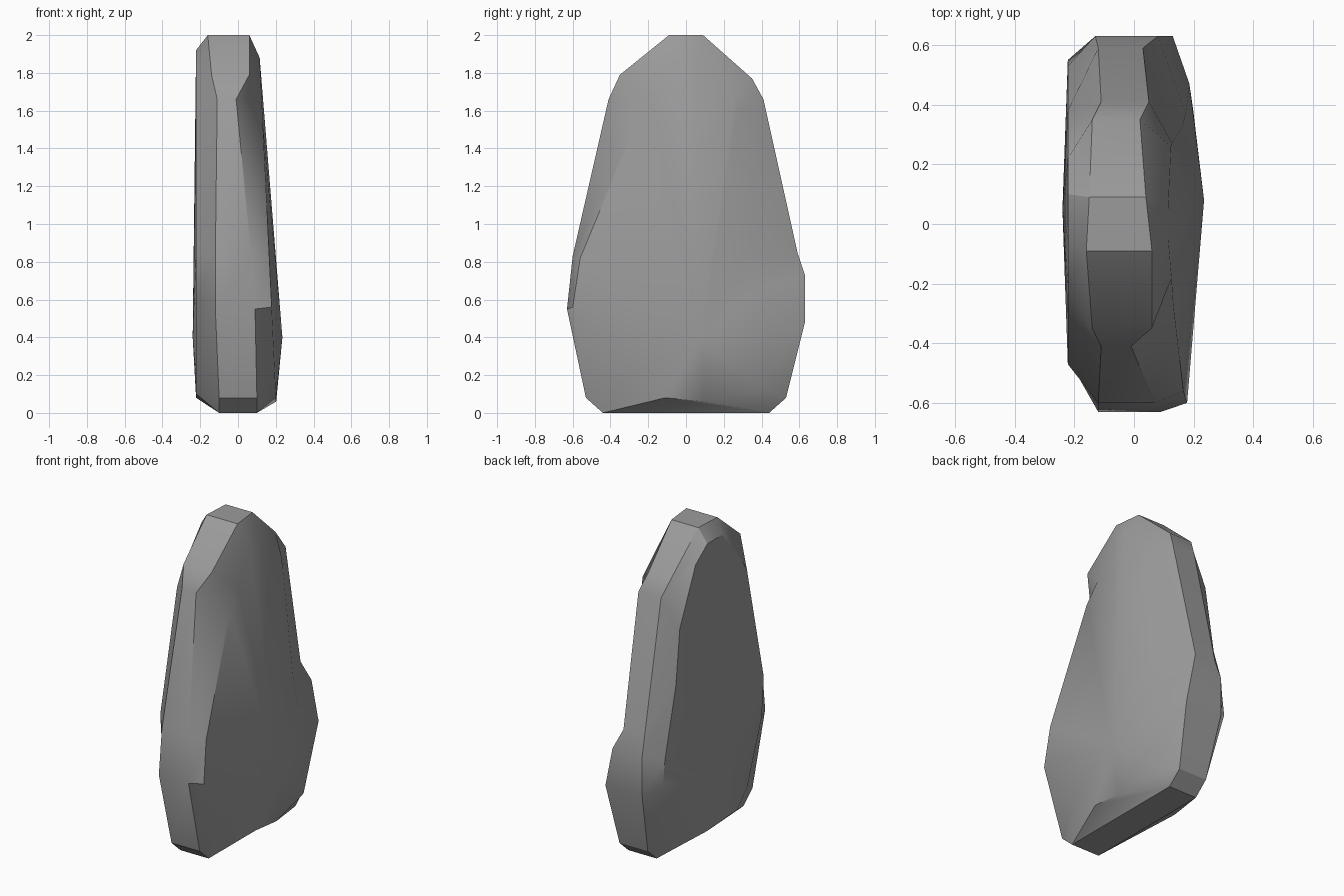
import bpy
import bmesh
import math

default_cube = bpy.data.objects.get("Cube")
if default_cube:
    bpy.data.objects.remove(default_cube, do_unlink=True)

# Stations around the slab, from the top front going over the back.
# Each: rim y, rim z, rim left x, rim right x, then the y, z of the
# matching corner on the narrow face and on the broad face.
STATIONS = [
    (-.09, 2, -.16, .06, -.05, 1.92, -.05, 1.88),
    (.09, 2, -.15, .04, .1, 1.92, .05, 1.88),
    (.35, 1.77, -.14, .02, .22, 1.83, .26, 1.68),
    (.41, 1.66, -.11, .05, .38, 1.48, .27, 1.6),
    (.59, .85, -.12, .03, .42, 1.13, .33, .85),
    (.63, .73, -.13, .08, .53, .7, .37, .65),
    (.63, .48, -.13, .13, .55, .55, .47, .4),
    (.53, .08, -.1, .1, .36, .28, .38, .13),
    (.44, 0, -.1, .1, .1, .08, .1, .06),
    (-.44, 0, -.1, .1, -.2, .1, -.11, .08),
    (-.53, .08, -.1, .1, -.3, .2, -.3, .21),
    (-.63, .55, -.12, .09, -.45, .6, -.6, .56),
    (-.6, .83, -.12, .07, -.47, .85, -.56, .82),
    (-.41, 1.66, -.11, -.01, -.3, 1.6, -.27, 1.52),
    (-.35, 1.79, -.14, .06, -.2, 1.75, -.18, 1.64),
]


def make_material(name, colour):
    material = bpy.data.materials.new(name)
    material.use_nodes = True
    material.diffuse_color = colour
    shader = material.node_tree.nodes["Principled BSDF"]
    shader.inputs["Base Color"].default_value = colour
    shader.inputs["Roughness"].default_value = .8
    return material


def broad_face_x(height):
    """The broad face leans inward towards the top."""
    return .205 - .048 * height


def build_slab():
    bm = bmesh.new()
    rings = [[], [], [], []]
    for rim_y, rim_z, left_x, right_x, ly, lz, ry, rz in STATIONS:
        corners = (
            (-.222, ly, lz),
            (left_x, rim_y, rim_z),
            (right_x, rim_y, rim_z),
            (broad_face_x(rz), ry, rz),
        )
        for ring, corner in zip(rings, corners):
            ring.append(bm.verts.new(corner))

    # Chamfers and rim band between neighbouring rings
    count = len(STATIONS)
    for ring, following in zip(rings, rings[1:]):
        for i in range(count):
            j = (i + 1) % count
            bm.faces.new((ring[i], ring[j], following[j], following[i]))

    # Slightly bulging side faces
    for ring, peak in ((rings[0], (-.24, .05, .4)), (rings[-1], (.235, .08, .4))):
        centre = bm.verts.new(peak)
        for i in range(count):
            bm.faces.new((ring[i], ring[(i + 1) % count], centre))

    bmesh.ops.recalc_face_normals(bm, faces=bm.faces)
    mesh = bpy.data.meshes.new("stone_slab")
    bm.to_mesh(mesh)
    bm.free()
    slab = bpy.data.objects.new("stone_slab", mesh)
    bpy.context.collection.objects.link(slab)
    return slab


# Standing stone
slab = build_slab()
slab.data.materials.append(make_material("grey stone", (.33, .33, .33, 1)))
bpy.ops.object.select_all(action="DESELECT")
slab.select_set(True)
bpy.context.view_layer.objects.active = slab
bpy.ops.object.shade_smooth_by_angle(angle=math.radians(30))
